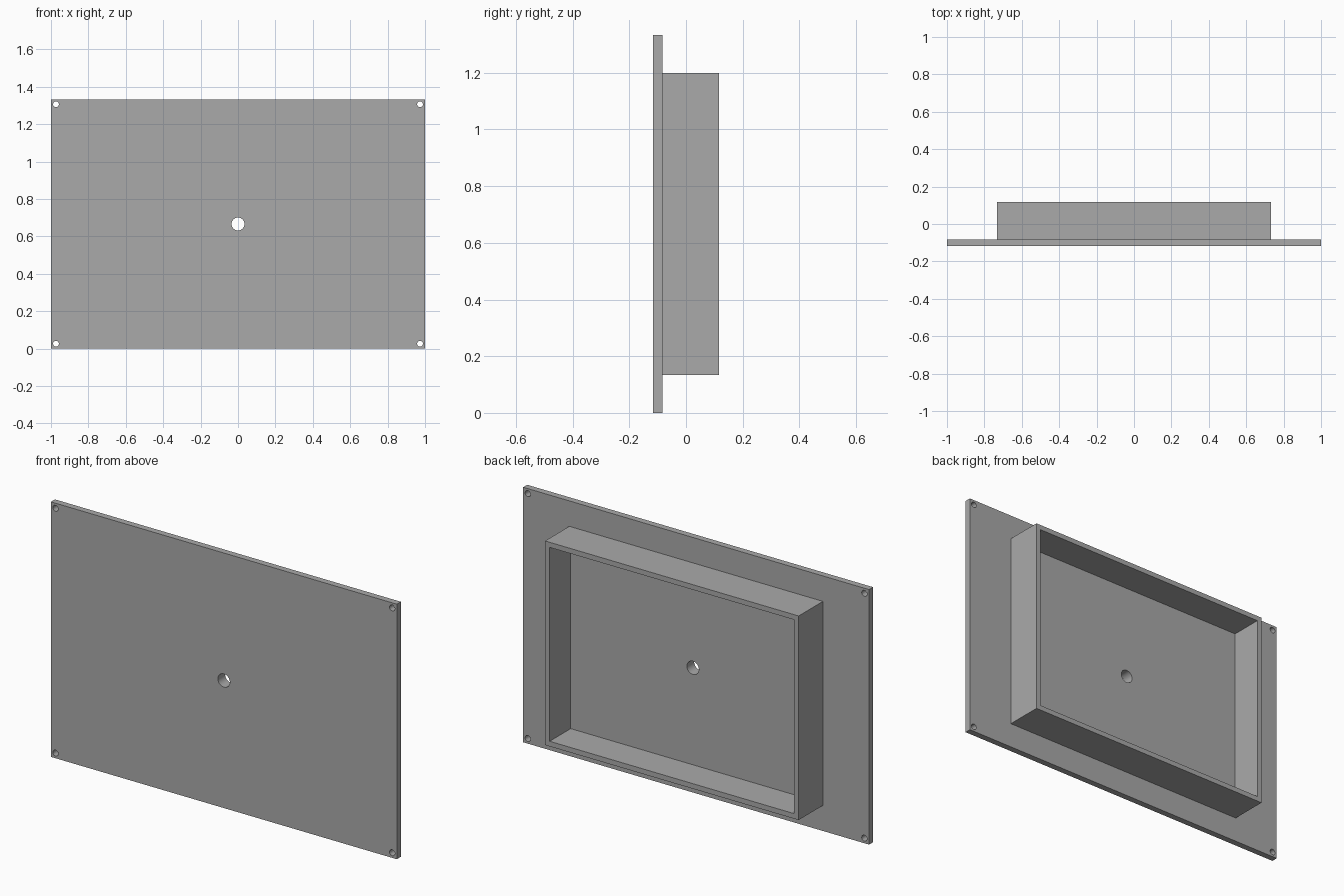
import bpy
import math

if "Cube" in bpy.data.objects:
    bpy.data.objects.remove(bpy.data.objects["Cube"], do_unlink=True)

GREY = (0.4, 0.4, 0.4, 1)
grey = bpy.data.materials.new("plain_grey")
grey.use_nodes = True
grey.diffuse_color = GREY
grey.node_tree.nodes["Principled BSDF"].inputs["Base Color"].default_value = GREY

HEIGHT = 1.333
MID = HEIGHT / 2
FRONT, PLATE_BACK, RIM = -0.1167, -0.0833, 0.1167
WALL = 0.0267
FLOOR = PLATE_BACK + WALL


def box(name, x, y, z):
    """Box between (min, max) pairs on each axis."""
    spans = (x, y, z)
    bpy.ops.mesh.primitive_cube_add(size=1, location=[sum(s) / 2 for s in spans])
    obj = bpy.context.object
    obj.name = name
    obj.scale = [s[1] - s[0] for s in spans]
    bpy.ops.object.transform_apply(location=True, rotation=False, scale=True)
    obj.data.materials.append(grey)
    return obj


def drill(name, x, z, radius):
    """Cylinder cutter running front to back."""
    bpy.ops.mesh.primitive_cylinder_add(vertices=48, radius=radius, depth=0.8,
                                        location=(x, 0, z),
                                        rotation=(math.pi / 2, 0, 0))
    bpy.context.object.name = name
    return bpy.context.object


def cut(obj, cutters):
    """Subtract the cutters, then discard them."""
    for cutter in cutters:
        mod = obj.modifiers.new("cut", 'BOOLEAN')
        mod.operation = 'DIFFERENCE'
        mod.solver = 'EXACT'
        mod.object = cutter
        bpy.context.view_layer.objects.active = obj
        bpy.ops.object.modifier_apply(modifier=mod.name)
        bpy.data.objects.remove(cutter, do_unlink=True)


# Flat front plate and the open tray behind it, joined as one solid
plate = box("front_plate", (-1, 1), (FRONT, PLATE_BACK), (0, HEIGHT))
tray = box("back_tray", (-0.7333, 0.7333), (PLATE_BACK - 0.01, RIM), (0.1333, 1.2))
hollow = box("tray_hollow", (-0.7333 + WALL, 0.7333 - WALL),
             (FLOOR, RIM + 0.1), (0.1333 + WALL, 1.2 - WALL))
cut(tray, [hollow])

union = plate.modifiers.new("join_tray", 'BOOLEAN')
union.operation = 'UNION'
union.solver = 'EXACT'
union.object = tray
bpy.context.view_layer.objects.active = plate
bpy.ops.object.modifier_apply(modifier=union.name)
bpy.data.objects.remove(tray, do_unlink=True)
plate.name = "panel_with_tray"

# Central hole and four corner screw holes
holes = [drill("centre_hole", 0, MID, 0.0345)]
for sx in (-1, 1):
    for sz in (-1, 1):
        holes.append(drill("screw_hole", sx * 0.9733, MID + sz * (MID - 0.0267), 0.0155))
cut(plate, holes)

# Smooth hole walls, crisp edges
bpy.ops.object.select_all(action='DESELECT')
plate.select_set(True)
bpy.context.view_layer.objects.active = plate
bpy.ops.object.shade_smooth_by_angle(angle=math.radians(30))
